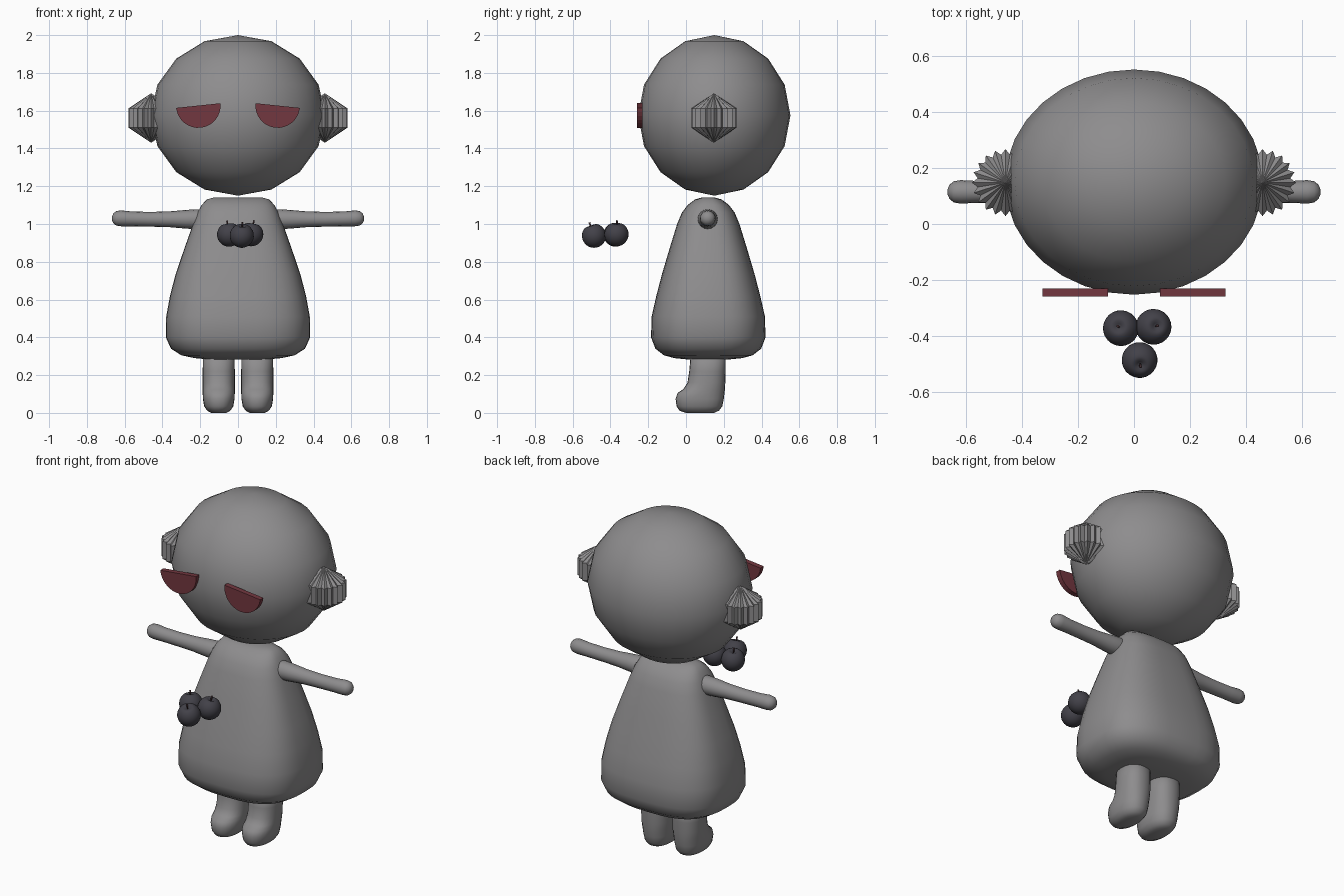
import bpy, bmesh, math
from mathutils import Vector, Matrix

if "Cube" in bpy.data.objects:
    bpy.data.objects.remove(bpy.data.objects["Cube"])


def material(name, rgb):
    m = bpy.data.materials.new(name)
    m.diffuse_color = (*rgb, 1)
    m.use_nodes = True
    m.node_tree.nodes["Principled BSDF"].inputs["Base Color"].default_value = m.diffuse_color
    return m


GREY = material("soft grey", (0.27, 0.265, 0.27))
RED = material("dark red", (0.17, 0.038, 0.05))
DARK = material("berry black", (0.055, 0.053, 0.066))
STEM = material("stem brown", (0.06, 0.03, 0.035))


def finish(name, bm, mat, smooth=True):
    bmesh.ops.recalc_face_normals(bm, faces=bm.faces[:])
    for f in bm.faces:
        f.smooth = smooth
    me = bpy.data.meshes.new(name)
    bm.to_mesh(me)
    bm.free()
    me.materials.append(mat)
    ob = bpy.data.objects.new(name, me)
    bpy.context.collection.objects.link(ob)
    return ob


def spow(v, e):
    return math.copysign(abs(v) ** e, v)


def loft(name, rings, place, mat, n=24, power=2.0):
    """Skin superellipse rings (t, c1, c2, h1, h2); place maps (t, a, b) to a point."""
    bm = bmesh.new()
    rows = []
    for t, c1, c2, h1, h2 in rings:
        row = []
        for i in range(n):
            a = 2 * math.pi * i / n
            row.append(bm.verts.new(place(t, c1 + h1 * spow(math.cos(a), 2 / power),
                                          c2 + h2 * spow(math.sin(a), 2 / power))))
        rows.append(row)
    for r, q in zip(rows, rows[1:]):
        for i in range(n):
            j = (i + 1) % n
            bm.faces.new((r[i], r[j], q[j], q[i]))
    bm.faces.new(rows[0])
    bm.faces.new(rows[-1])
    return finish(name, bm, mat)


# Head: stretched sphere with few rings
bm = bmesh.new()
bmesh.ops.create_uvsphere(bm, u_segments=32, v_segments=8, radius=1)
bmesh.ops.transform(bm, verts=bm.verts, matrix=Matrix.Translation((0, 0.15, 1.575))
                    @ Matrix.Diagonal((0.462, 0.403, 0.425, 1)))
finish("head", bm, GREY)

# Body: tapered, soft-cornered gown (height, half width, half depth)
profile = [(0.282, 0.14, 0.10), (0.29, 0.23, 0.18), (0.305, 0.30, 0.235),
           (0.34, 0.355, 0.28), (0.40, 0.382, 0.303), (0.51, 0.38, 0.30),
           (0.62, 0.36, 0.275), (0.735, 0.33, 0.245), (0.87, 0.284, 0.205),
           (1.0, 0.238, 0.165), (1.06, 0.215, 0.14), (1.10, 0.193, 0.11),
           (1.13, 0.165, 0.07), (1.14, 0.13, 0.035)]
loft("body", [(z, 0, 0.118, w, d) for z, w, d in profile],
     lambda t, a, b: (a, b, t), GREY, n=40, power=2.8)

# Leg rings (height, front y, back y, half width) and arm rings (x, z, radius)
leg = [(0.0, 0.0, 0.15, 0.04), (0.012, -0.035, 0.175, 0.062),
       (0.035, -0.05, 0.192, 0.077), (0.075, -0.055, 0.20, 0.084),
       (0.105, -0.045, 0.204, 0.085), (0.125, -0.015, 0.206, 0.085),
       (0.16, 0.008, 0.208, 0.085), (0.22, 0.017, 0.21, 0.085), (0.33, 0.027, 0.21, 0.083)]
arm = [(0.15, 1.025, 0.05), (0.22, 1.025, 0.053), (0.28, 1.025, 0.049),
       (0.36, 1.025, 0.042), (0.46, 1.025, 0.039), (0.56, 1.027, 0.039),
       (0.62, 1.03, 0.042), (0.645, 1.03, 0.038), (0.66, 1.03, 0.026), (0.667, 1.03, 0.01)]

for side, s in (("left", -1), ("right", 1)):
    loft(side + "_leg", [(z, s * 0.102, (f + k) / 2, w, (k - f) / 2) for z, f, k, w in leg],
         lambda t, a, b: (a, b, t), GREY, power=2.3)
    loft(side + "_arm", [(x, 0.115, z, r, r) for x, z, r in arm],
         lambda t, a, b: (s * t, a, b), GREY, n=16)

    # Ear: fluted star prism with a point above and below
    bm = bmesh.new()
    cx, cy, n = s * 0.46, 0.148, 40
    low, high = [], []
    for i in range(n):
        a = 2 * math.pi * i / n
        r = 0.12 if i % 2 == 0 else 0.101
        x, y = cx + s * r * math.cos(a), cy + r * math.sin(a)
        low.append(bm.verts.new((x, y, 1.51)))
        high.append(bm.verts.new((x, y, 1.612)))
    tip_low = bm.verts.new((cx, cy, 1.43))
    tip_high = bm.verts.new((cx, cy, 1.692))
    for i in range(n):
        j = (i + 1) % n
        bm.faces.new((low[i], low[j], high[j], high[i]))
        bm.faces.new((high[i], high[j], tip_high))
        bm.faces.new((low[j], low[i], tip_low))
    finish(side + "_ear", bm, GREY, smooth=False)

    # Eye: tilted half disc
    bm = bmesh.new()
    verts = []
    for i in range(17):
        a = math.pi + math.pi * i / 16 + 0.105
        verts.append(bm.verts.new((s * (0.21 - 0.0) + 0.118 * math.cos(a) * -s, -0.26,
                                   1.627 + 0.118 * math.sin(a))))
    face = bm.faces.new(verts)
    grown = bmesh.ops.extrude_face_region(bm, geom=[face])
    bmesh.ops.translate(bm, vec=(0, 0.03, 0),
                        verts=[v for v in grown["geom"] if isinstance(v, bmesh.types.BMVert)])
    finish(side + "_eye", bm, RED, smooth=False)

# Berries: dimpled spheres, each with a short leaning stem
for k, (x, y, z, tilt) in enumerate([(-0.047, -0.373, 0.944, (-0.15, 0.1)),
                                     (0.07, -0.368, 0.946, (0.2, 0.05)),
                                     (0.02, -0.487, 0.938, (0.05, -0.35))]):
    lean = Vector((tilt[0], tilt[1], 1)).to_track_quat('Z', 'Y').to_matrix().to_4x4()
    place = Matrix.Translation((x, y, z)) @ lean
    bm = bmesh.new()
    bmesh.ops.create_uvsphere(bm, u_segments=24, v_segments=18, radius=0.064)
    for v in bm.verts:
        if v.co.z > 0:
            v.co.z -= 0.02 * math.exp(-(v.co.xy.length / 0.018) ** 2)
    bmesh.ops.transform(bm, verts=bm.verts, matrix=place)
    finish("berry_%d" % (k + 1), bm, DARK)

    bm = bmesh.new()
    bmesh.ops.create_cone(bm, cap_ends=True, segments=8, radius1=0.003, radius2=0.005, depth=0.035)
    bmesh.ops.transform(bm, verts=bm.verts, matrix=place @ Matrix.Translation((0, 0, 0.057)))
    finish("berry_stem_%d" % (k + 1), bm, STEM)
